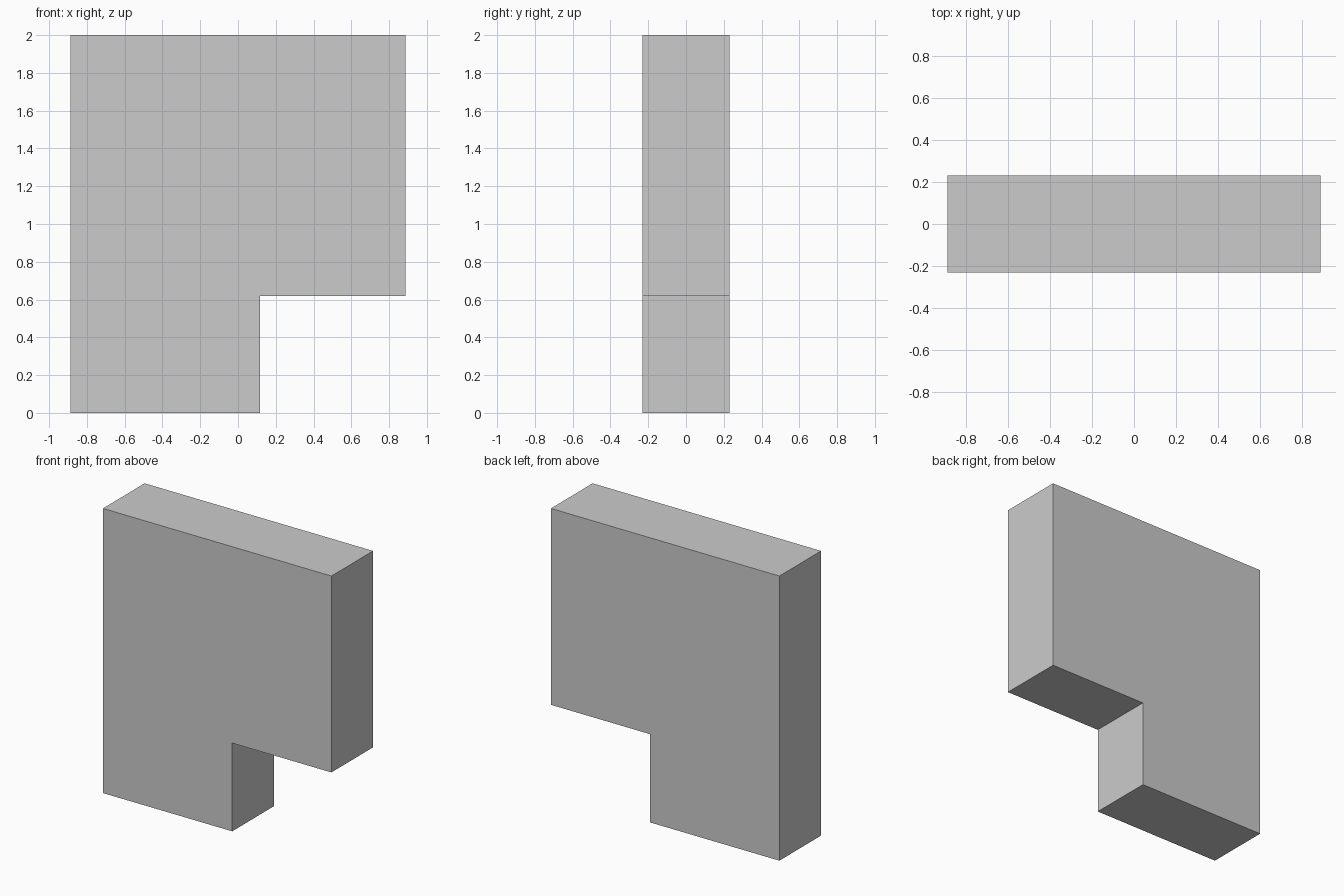
import bpy
import bmesh

if "Cube" in bpy.data.objects:
    bpy.data.objects.remove(bpy.data.objects["Cube"])

HALF_W, HALF_D, HEIGHT = 0.888, 0.231, 2.0
NOTCH_X, NOTCH_Z = 0.117, 0.62

# Front outline: slab with the lower right corner cut away
profile = [(-HALF_W, 0), (NOTCH_X, 0), (NOTCH_X, NOTCH_Z),
           (HALF_W, NOTCH_Z), (HALF_W, HEIGHT), (-HALF_W, HEIGHT)]

# Extrude the outline from front to back
bm = bmesh.new()
face = bm.faces.new([bm.verts.new((x, -HALF_D, z)) for x, z in profile])
result = bmesh.ops.extrude_face_region(bm, geom=[face], use_keep_orig=True)
back = [v for v in result["geom"] if isinstance(v, bmesh.types.BMVert)]
bmesh.ops.translate(bm, vec=(0, 2 * HALF_D, 0), verts=back)
bmesh.ops.recalc_face_normals(bm, faces=bm.faces)

mesh = bpy.data.meshes.new("notched_slab")
bm.to_mesh(mesh)
bm.free()
slab = bpy.data.objects.new("notched_slab", mesh)
bpy.context.collection.objects.link(slab)
